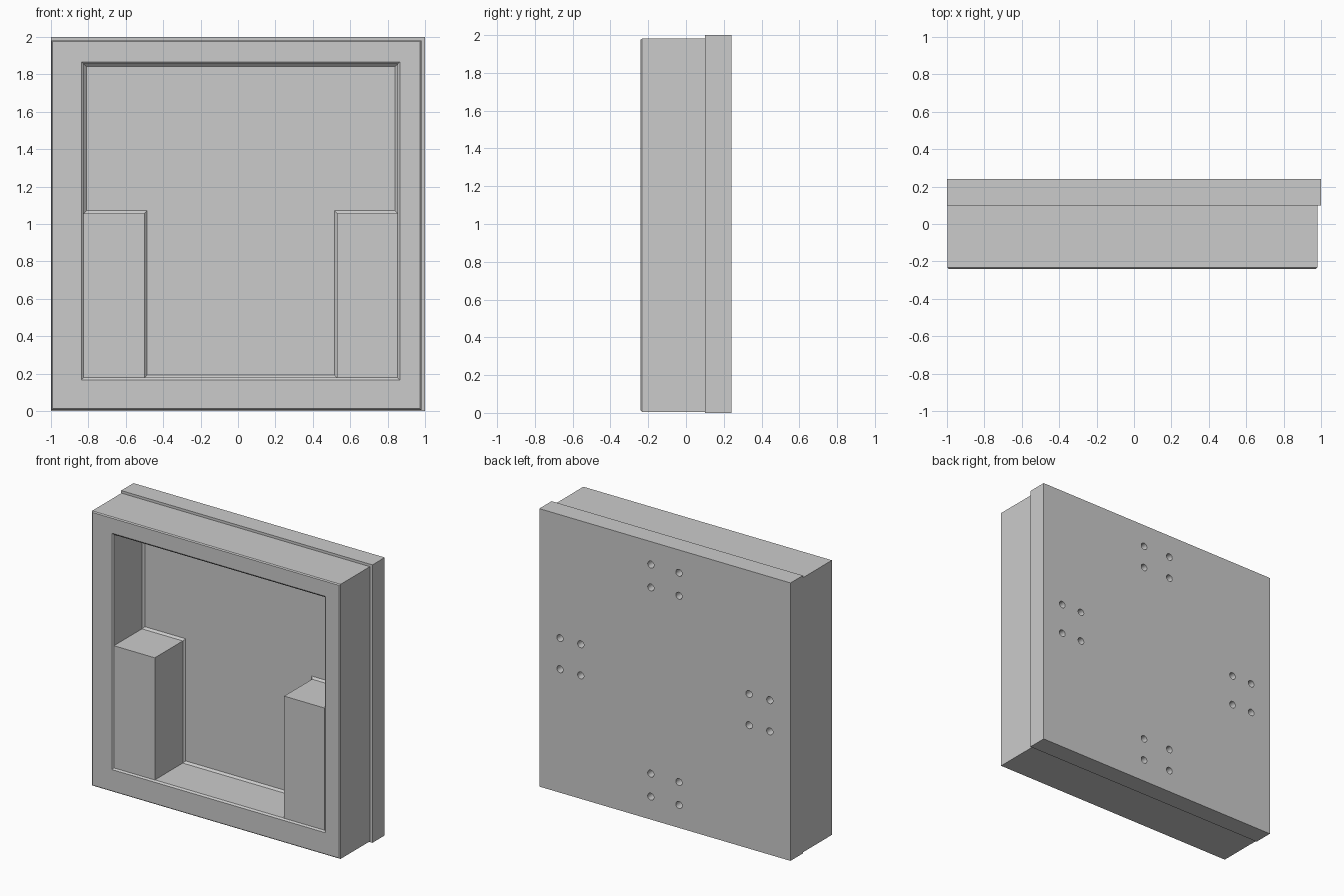
import bpy, bmesh
from mathutils import Matrix

if "Cube" in bpy.data.objects:
    bpy.data.objects.remove(bpy.data.objects["Cube"])

FRONT, SEAM, BACK = -0.24, 0.10, 0.24


def finish(bm, name):
    bmesh.ops.recalc_face_normals(bm, faces=bm.faces)
    mesh = bpy.data.meshes.new(name)
    bm.to_mesh(mesh)
    bm.free()
    ob = bpy.data.objects.new(name, mesh)
    bpy.context.collection.objects.link(ob)
    return ob


def box(name, x0, x1, y0, y1, z0, z1):
    bm = bmesh.new()
    bmesh.ops.create_cube(bm, size=1)
    for v in bm.verts:
        v.co = (x0 if v.co.x < 0 else x1, y0 if v.co.y < 0 else y1, z0 if v.co.z < 0 else z1)
    return finish(bm, name)


def ring(name, loops):
    """Closed band through successive (y, outline) loops."""
    bm = bmesh.new()
    rows = [[bm.verts.new((x, y, z)) for x, z in pts] for y, pts in loops]
    for i, a in enumerate(rows):
        b = rows[(i + 1) % len(rows)]
        n = len(a)
        for k in range(n):
            bm.faces.new((a[k], a[(k + 1) % n], b[(k + 1) % n], b[k]))
    return finish(bm, name)


def rect(x0, x1, z0, z1, d=0):
    return [(x0 + d, z0 + d), (x1 - d, z0 + d), (x1 - d, z1 - d), (x0 + d, z1 - d)]


def tee(d=0):
    l, r, sl, sr = -0.825 + d, 0.853 - d, -0.5 + d, 0.53 - d
    bot, step, top = 0.178 + d, 1.057 + d, 1.855 - d
    return [(sl, bot), (sr, bot), (sr, step), (r, step), (r, top), (l, top), (l, step), (sl, step)]


# Back plate with four groups of four screw holes
plate = box("back_plate", -1, 1, SEAM, BACK, 0, 2)
bm = bmesh.new()
for a in (-0.835, -0.67, 0.67, 0.835):
    for b in (-0.112, 0.112):
        for x, z in ((a, b), (b, a)):
            m = Matrix.Translation((x, BACK, 1 + z)) @ Matrix.Rotation(1.5707963, 4, 'X')
            bmesh.ops.create_cone(bm, cap_ends=True, segments=24, radius1=0.025,
                                  radius2=0.025, depth=0.16, matrix=m)
cutter = finish(bm, "hole_cutter")
cutter.hide_render = True
mod = plate.modifiers.new("holes", 'BOOLEAN')
mod.object = cutter
mod.operation = 'DIFFERENCE'
mod.solver = 'EXACT'
bpy.context.view_layer.objects.active = plate
bpy.ops.object.modifier_apply(modifier=mod.name)
bpy.data.objects.remove(cutter)

# Front frame with chamfered outer rim and opening
outer = (-0.998, 0.98, 0.006, 1.982)
opening = (-0.825, 0.853, 0.178, 1.855)
ring("front_frame", [
    (SEAM, rect(*outer)),
    (FRONT + 0.007, rect(*outer)),
    (FRONT, rect(*outer, 0.007)),
    (FRONT, rect(*opening, -0.012)),
    (FRONT + 0.01, rect(*opening)),
    (SEAM, rect(*opening)),
])

# Lower corner blocks that narrow the opening to a T
for name, x0, x1 in (("left_block", -0.825, -0.5), ("right_block", 0.53, 0.853)):
    box(name, x0, x1, FRONT + 0.008, SEAM, 0.178, 1.057)

# Chamfer strip where the pocket walls meet the floor
ring("pocket_floor_chamfer", [
    (SEAM - 0.014, tee()),
    (SEAM, tee(0.014)),
    (SEAM, tee()),
])
